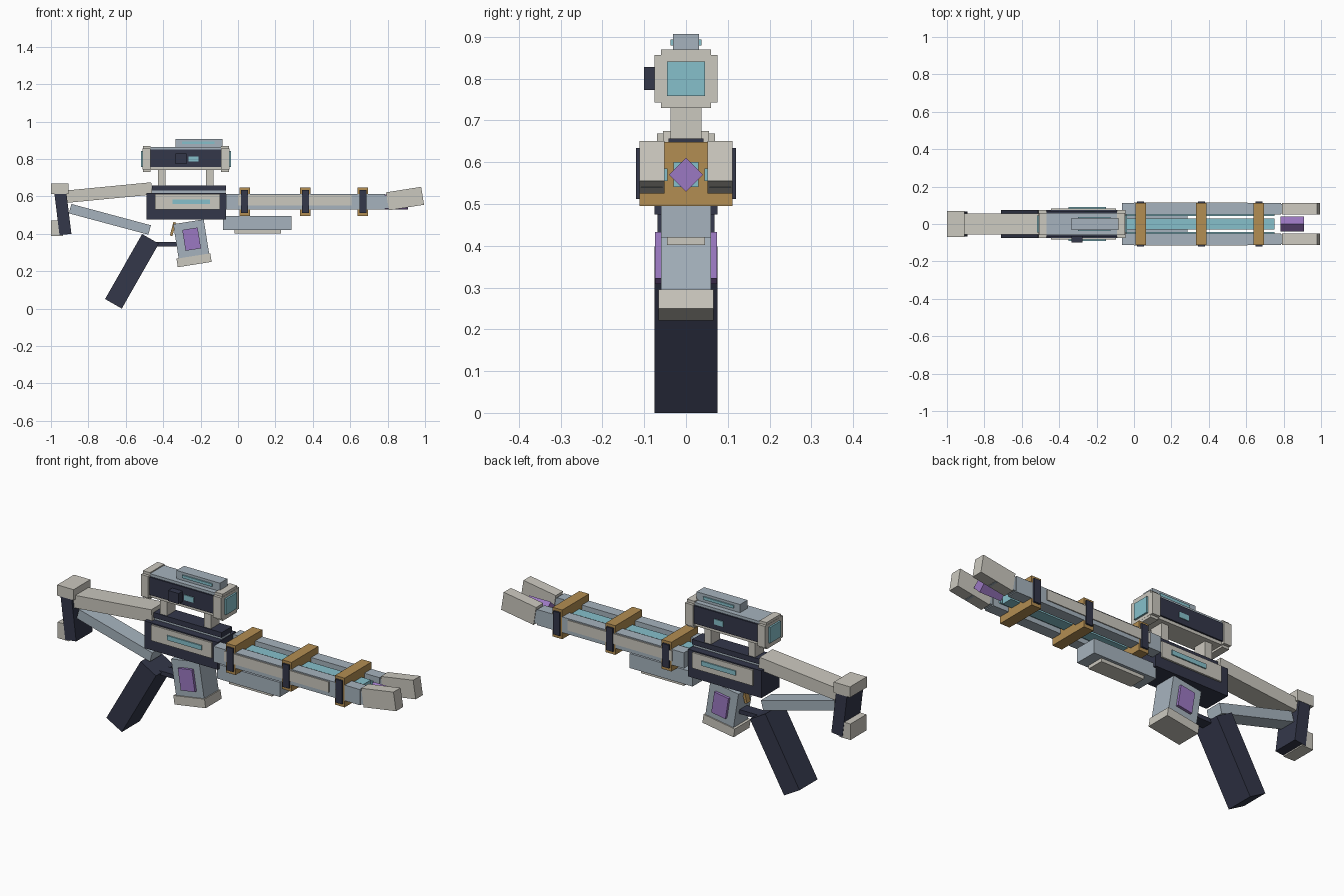
import bpy
from math import radians

cube = bpy.data.objects.get("Cube")
if cube:
    bpy.data.objects.remove(cube, do_unlink=True)


def material(name, rgb):
    m = bpy.data.materials.new(name)
    m.use_nodes = True
    m.diffuse_color = (*rgb, 1)
    m.node_tree.nodes["Principled BSDF"].inputs["Base Color"].default_value = (*rgb, 1)
    return m


CREAM = material("cream", (0.60, 0.58, 0.52))
STEEL = material("blue_grey", (0.38, 0.45, 0.51))
DARK = material("dark_navy", (0.033, 0.038, 0.068))
GOLD = material("gold", (0.45, 0.27, 0.085))
CYAN = material("cyan", (0.24, 0.53, 0.60))
PURPLE = material("purple", (0.33, 0.19, 0.54))


def place(name, mat, loc, size, rot=(0, 0, 0)):
    bpy.ops.mesh.primitive_cube_add(size=1, location=loc, rotation=rot)
    ob = bpy.context.object
    ob.name = name
    ob.scale = size
    ob.data.materials.append(mat)
    return ob


def box(name, mat, x, z, half, y=0):
    """Straight box from x and z ranges and a half depth."""
    place(name, mat, (sum(x) / 2, y, sum(z) / 2), (x[1] - x[0], half * 2, z[1] - z[0]))


def tilted(name, mat, x, z, length, height, half, angle, y=0):
    """Box centred at x, z and turned anticlockwise as seen from the front."""
    place(name, mat, (x, y, z), (length, half * 2, height), (0, radians(-angle), 0))


def pair(name, mat, x, z, y0, y1):
    """Matching boxes on the front and back faces."""
    for side, label in ((-1, "front"), (1, "back")):
        box(f"{name}_{label}", mat, x, z, (y1 - y0) / 2, side * (y0 + y1) / 2)


# Shoulder stock
tilted("butt_plate", DARK, -0.939, 0.53, 0.064, 0.27, 0.068, 7)
box("butt_cap", CREAM, (-1.0, -0.905), (0.612, 0.668), 0.0695)
box("butt_toe", CREAM, (-1.0, -0.935), (0.388, 0.472), 0.066)
tilted("upper_stock", CREAM, -0.69, 0.62, 0.46, 0.066, 0.055, 5.5)
tilted("lower_stock", STEEL, -0.685, 0.477, 0.44, 0.052, 0.045, -15)

# Grip and trigger
tilted("grip", DARK, -0.567, 0.199, 0.103, 0.40, 0.075, -29.7)
box("trigger_guard", DARK, (-0.45, -0.32), (0.333, 0.355), 0.03)
tilted("trigger", GOLD, -0.348, 0.425, 0.014, 0.075, 0.015, -15)

# Receiver
box("receiver", DARK, (-0.49, -0.065), (0.475, 0.618), 0.075)
box("rail_spacer", STEEL, (-0.46, -0.068), (0.616, 0.632), 0.036)
box("top_rail", DARK, (-0.46, -0.065), (0.630, 0.657), 0.042)
pair("receiver_panel", CREAM, (-0.445, -0.095), (0.53, 0.612), 0.07, 0.084)
pair("receiver_light", CYAN, (-0.35, -0.15), (0.56, 0.584), 0.08, 0.09)

# Magazine
tilted("magazine", STEEL, -0.25, 0.37, 0.165, 0.19, 0.06, 9)
tilted("magazine_base", CREAM, -0.235, 0.258, 0.183, 0.046, 0.066, 9)
tilted("magazine_panel", PURPLE, -0.248, 0.371, 0.083, 0.113, 0.074, 9)

# Underbarrel guard
box("lower_guard", STEEL, (-0.08, 0.285), (0.42, 0.496), 0.06)
box("guard_plate", CREAM, (-0.02, 0.23), (0.402, 0.421), 0.045)

# Twin barrel rails with upswept tips
pair("barrel_rail", STEEL, (-0.065, 0.785), (0.53, 0.612), 0.052, 0.111)
pair("barrel_panel", CREAM, (0.0, 0.607), (0.552, 0.606), 0.10, 0.116)
pair("inner_light", CYAN, (-0.04, 0.75), (0.555, 0.585), 0.044, 0.053)
for side, label in ((-1, "front"), (1, "back")):
    tilted(f"barrel_end_{label}", STEEL, 0.84, 0.572, 0.13, 0.07, 0.026, 2, side * 0.082)
    tilted(f"muzzle_tip_{label}", CREAM, 0.893, 0.588, 0.19, 0.097, 0.0295, 9, side * 0.0815)

# Energy core and muzzle crystal
box("energy_core", CYAN, (-0.04, 0.75), (0.54, 0.60), 0.03)
place("muzzle_crystal", PURPLE, (0.847, 0, 0.57), (0.125, 0.057, 0.057), (radians(45), 0, 0))

# Clamps
for i, x in enumerate((0.035, 0.36, 0.668), 1):
    box(f"clamp_{i}", GOLD, (x - 0.028, x + 0.028), (0.495, 0.648), 0.111)
    pair(f"clamp_plate_{i}", DARK, (x - 0.019, x + 0.019), (0.512, 0.634), 0.10, 0.12)

# Scope
for i, x in enumerate((-0.407, -0.152), 1):
    box(f"scope_post_{i}", CREAM, (x - 0.02, x + 0.02), (0.65, 0.745), 0.037)
box("scope_body", DARK, (-0.49, -0.07), (0.757, 0.85), 0.066)
box("scope_top", STEEL, (-0.49, -0.07), (0.85, 0.864), 0.058)
box("scope_underside", CREAM, (-0.49, -0.07), (0.741, 0.757), 0.058)
for label, x0, x1 in (("rear", -0.51, -0.468), ("forward", -0.092, -0.046)):
    box(f"scope_frame_wide_{label}", CREAM, (x0, x1), (0.743, 0.856), 0.075)
    box(f"scope_frame_tall_{label}", CREAM, (x0 + 0.001, x1 - 0.001), (0.73, 0.87), 0.06)
box("scope_lens", CYAN, (-0.519, -0.037), (0.758, 0.841), 0.045)
box("scope_knob", DARK, (-0.335, -0.275), (0.773, 0.828), 0.02, -0.08)
pair("scope_light", CYAN, (-0.265, -0.21), (0.785, 0.813), 0.06, 0.07)
box("scope_turret", STEEL, (-0.335, -0.083), (0.86, 0.907), 0.031)
pair("turret_light", CYAN, (-0.30, -0.125), (0.879, 0.894), 0.028, 0.037)
